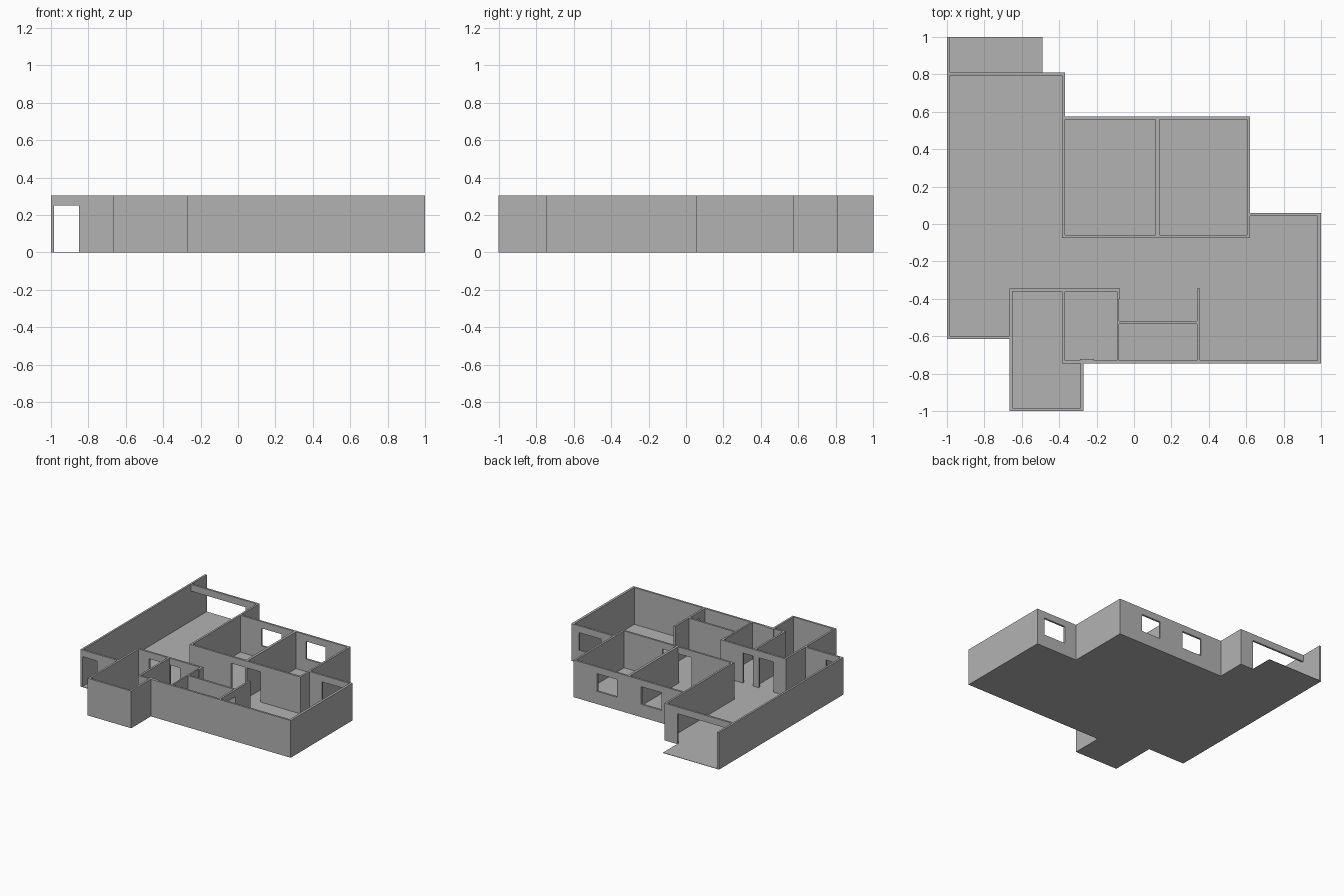
import bpy
import bmesh

cube = bpy.data.objects.get("Cube")
if cube:
    bpy.data.objects.remove(cube, do_unlink=True)

HEIGHT = 0.305
THICK = 0.016
HEAD = 0.25   # top of doors and windows
SILL = 0.105  # bottom of windows

plaster = bpy.data.materials.new("plain_grey")
plaster.use_nodes = True
grey = (0.45, 0.45, 0.45, 1)
plaster.diffuse_color = grey
plaster.node_tree.nodes["Principled BSDF"].inputs["Base Color"].default_value = grey


def finish(name, bm):
    bmesh.ops.recalc_face_normals(bm, faces=bm.faces)
    mesh = bpy.data.meshes.new(name)
    bm.to_mesh(mesh)
    bm.free()
    mesh.materials.append(plaster)
    obj = bpy.data.objects.new(name, mesh)
    bpy.context.collection.objects.link(obj)
    return obj


def add_box(bm, low, high):
    verts = bmesh.ops.create_cube(bm, size=1)["verts"]
    for v in verts:
        for i in range(3):
            v.co[i] = high[i] if v.co[i] > 0 else low[i]


def wall(name, axis, line, start, end, doors=(), windows=(), thick=THICK):
    """Straight wall along an axis; line is its lower side across that axis."""
    bm = bmesh.new()

    def piece(a, b, bottom, top):
        if b - a < 0.001 or top - bottom < 0.001:
            return
        low, high = (a, line, bottom), (b, line + thick, top)
        if axis == "y":
            low, high = (line, a, bottom), (line + thick, b, top)
        add_box(bm, low, high)

    holes = [(a, b, 0) for a, b in doors] + [(a, b, SILL) for a, b in windows]
    cursor = start
    for a, b, bottom in sorted(holes):
        piece(cursor, a, 0, HEIGHT)
        piece(a, b, 0, bottom)
        piece(a, b, HEAD, HEIGHT)
        cursor = b
    piece(cursor, end, 0, HEIGHT)
    return finish(name, bm)


# Floor slab following the outer outline, including the open terrace
outline = [(-1, 1), (-1, -0.615), (-0.665, -0.615), (-0.665, -1), (-0.27, -1),
           (-0.27, -0.745), (1, -0.745), (1, 0.06), (0.62, 0.06), (0.62, 0.575),
           (-0.37, 0.575), (-0.37, 0.81), (-0.49, 0.81), (-0.49, 1)]
bm = bmesh.new()
base = bm.faces.new([bm.verts.new((x, y, 0)) for x, y in outline])
top = bmesh.ops.extrude_face_region(bm, geom=[base])["geom"]
for v in top:
    if isinstance(v, bmesh.types.BMVert):
        v.co.z = 0.003
finish("floor", bm)

# Long living room
wall("living_side_wall", "y", -1, -0.615, 1)
wall("living_back_wall", "x", 0.794, -0.984, -0.37, doors=[(-0.984, -0.49)])
wall("living_front_wall", "x", -0.615, -0.984, -0.665, doors=[(-0.984, -0.85)])
wall("living_inner_wall", "y", -0.386, -0.075, 0.794)

# Two bedrooms
wall("bedroom_back_wall", "x", 0.559, -0.37, 0.62,
     windows=[(-0.178, 0.005), (0.225, 0.405)])
wall("bedroom_front_wall", "x", -0.075, -0.37, 0.62,
     doors=[(-0.01, 0.115), (0.135, 0.255)])
wall("bedroom_divider", "y", 0.115, -0.059, 0.559, thick=0.02)
wall("bedroom_side_wall", "y", 0.604, -0.059, 0.559)

# Dining area at the side
wall("dining_back_wall", "x", 0.044, 0.62, 1, windows=[(0.73, 0.93)])
wall("dining_side_wall", "y", 0.98, -0.729, 0.044, thick=0.02)
wall("long_front_wall", "x", -0.745, -0.37, 1)

# Projecting front room
wall("annex_side_wall", "y", -0.665, -0.984, -0.361)
wall("annex_front_wall", "x", -1, -0.665, -0.27)
wall("annex_return_wall", "y", -0.286, -0.984, -0.745)
wall("annex_inner_wall", "y", -0.386, -0.745, -0.361)

# Small inner rooms
wall("hall_wall", "x", -0.361, -0.665, -0.074,
     doors=[(-0.555, -0.42), (-0.366, -0.275)])
wall("bath_side_wall", "y", -0.092, -0.729, -0.361, thick=0.012)
wall("bath_wall_end", "y", -0.08, -0.4, -0.361, thick=0.006)
wall("closet_back_wall", "x", -0.535, -0.08, 0.338)
wall("closet_side_wall", "y", 0.338, -0.729, -0.345, doors=[(-0.66, -0.54)])
wall("bath_pilaster", "x", -0.729, -0.29, -0.215, thick=0.008)
